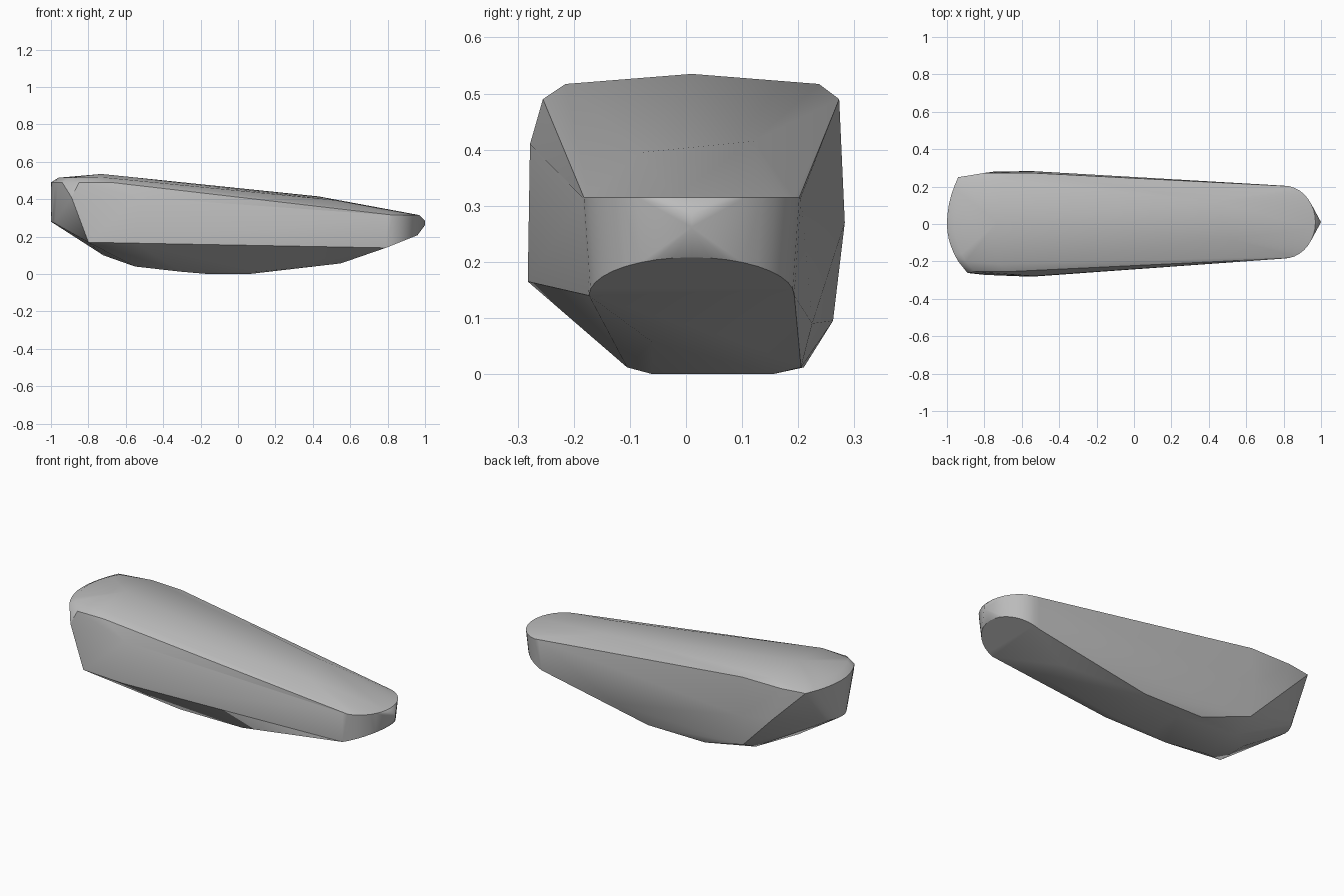
import bpy
import bmesh
from math import sin, cos, pi

cube = bpy.data.objects.get("Cube")
if cube:
    bpy.data.objects.remove(cube)


def make_material(name, colour):
    mat = bpy.data.materials.new(name)
    mat.use_nodes = True
    mat.diffuse_color = colour
    shader = mat.node_tree.nodes["Principled BSDF"]
    shader.inputs["Base Color"].default_value = colour
    return mat


def narrow_end(steps=18):
    """Upper and lower rims of the half-round narrow end, cut by a sloping base."""
    points = []
    for i in range(steps + 1):
        angle = pi * (i / steps - 0.5)
        x, y = 0.8 + 0.17 * cos(angle), 0.01 + 0.195 * sin(angle)
        points.append((x, y, 0.315))
        points.append((x - 0.01, 0.01 + 0.183 * sin(angle), 0.14 + 0.4 * (x - 0.8)))
    return points


def broad_end(steps=10):
    """Shallow curved wall of the broad end, with a softened upper rim."""
    points = []
    for i in range(steps + 1):
        t = 2 * i / steps - 1
        x = -1 + 0.06 * t * t
        points.append((x, 0.25 * t if t > 0 else 0.2 * t, 0.49))
        points.append((x + 0.04, 0.2 * t, 0.515))
        points.append((x, 0.12 * t, 0.28))
    return points


# Corner points of each region of the stone
crown = [(-0.73, 0.01, 0.535), (-0.72, 0.237, 0.517), (-0.72, -0.215, 0.517),
         (0.43, 0.12, 0.415), (0.52, -0.08, 0.395)]
front_side = [(-0.85, -0.255, 0.49), (-0.68, -0.255, 0.49), (-0.89, -0.262, 0.41),
              (-0.53, -0.278, 0.41), (-0.8, -0.272, 0.17), (-0.55, -0.282, 0.165)]
back_side = [(-0.8, 0.273, 0.49), (-0.55, 0.273, 0.49), (-0.55, 0.283, 0.27),
             (-0.75, 0.28, 0.3), (-0.55, 0.262, 0.095), (0.3, 0.225, 0.09)]
underside = [(-0.16, -0.06, 0), (-0.16, 0.155, 0), (0.06, -0.06, 0), (0.06, 0.155, 0),
             (-0.3, -0.105, 0.012), (0.1, -0.105, 0.012), (-0.27, 0.21, 0.012),
             (0.1, 0.205, 0.012), (0.55, -0.06, 0.057), (0.55, 0.1, 0.057),
             (-0.55, -0.1, 0.04), (-0.55, 0.15, 0.04), (-0.72, 0, 0.1)]
tip = [(1, 0.01, 0.285), (1, 0.01, 0.262)]

# Wrap all regions in one faceted stone
bm = bmesh.new()
for point in crown + front_side + back_side + underside + tip + narrow_end() + broad_end():
    bm.verts.new(point)
hull = bmesh.ops.convex_hull(bm, input=bm.verts[:])
unused = {g for g in hull["geom_interior"] + hull["geom_unused"]
          if isinstance(g, bmesh.types.BMVert)}
bmesh.ops.delete(bm, geom=list(unused), context="VERTS")
bmesh.ops.recalc_face_normals(bm, faces=bm.faces[:])

mesh = bpy.data.meshes.new("stone_body")
bm.to_mesh(mesh)
bm.free()
stone = bpy.data.objects.new("stone_body", mesh)
bpy.context.collection.objects.link(stone)
mesh.materials.append(make_material("stone grey", (0.5, 0.5, 0.5, 1)))

# Smooth the gentle facets and keep the hard rims
bpy.ops.object.select_all(action="DESELECT")
stone.select_set(True)
bpy.context.view_layer.objects.active = stone
bpy.ops.object.shade_smooth_by_angle(angle=pi / 6)
